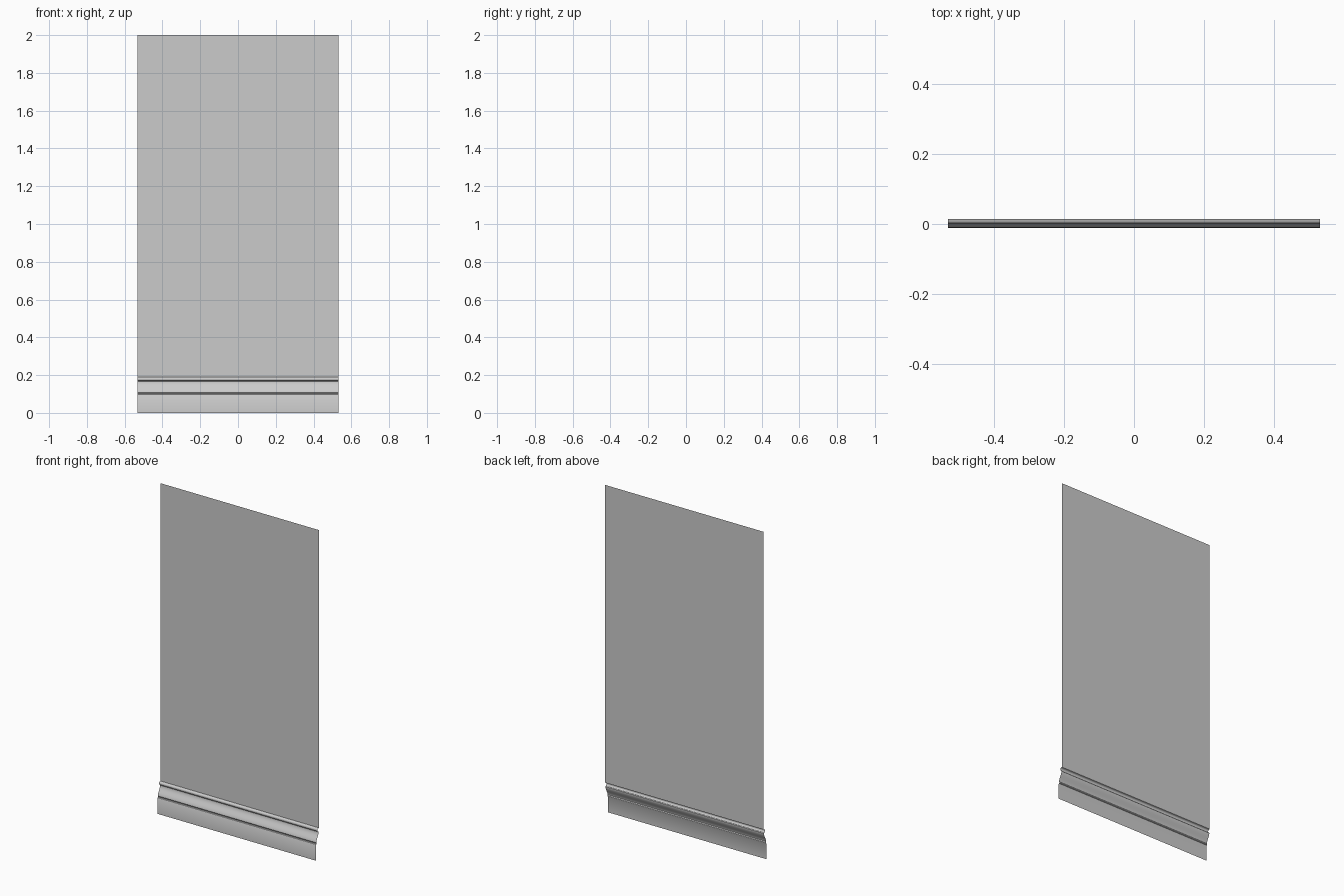
import bpy, bmesh, math

if "Cube" in bpy.data.objects:
    bpy.data.objects.remove(bpy.data.objects["Cube"])

W = 0.533   # half width

# Open side profile (y, z): skirting face, groove, cove, bead, wall
profile = [(-0.012, 0.0), (-0.012, 0.093), (-0.010, 0.097), (-0.006, 0.099), (-0.006, 0.103)]
# convex nose flowing into a concave cove
for i in range(1, 13):
    t = i / 12
    profile.append((-0.010 + 0.022 * (0.5 - 0.5 * math.cos(math.pi * t)), 0.103 + 0.062 * t))
# small bead on top
for i in range(9):
    a = -math.pi / 2 + math.pi * i / 8
    profile.append((0.009 - 0.007 * math.cos(a), 0.179 + 0.009 * math.sin(a)))
profile += [(0.0145, 0.190), (0.0145, 2.0)]

# Thin wall sheet with moulded skirting
bm = bmesh.new()
left = [bm.verts.new((-W, y, z)) for y, z in profile]
right = [bm.verts.new((W, y, z)) for y, z in profile]
for i in range(len(profile) - 1):
    bm.faces.new((left[i], right[i], right[i + 1], left[i + 1]))
mesh = bpy.data.meshes.new("wall_with_skirting")
bm.to_mesh(mesh)
bm.free()
wall = bpy.data.objects.new("wall_with_skirting", mesh)
bpy.context.collection.objects.link(wall)
bpy.context.view_layer.objects.active = wall
wall.select_set(True)
bpy.ops.object.shade_smooth_by_angle(angle=math.radians(35))
